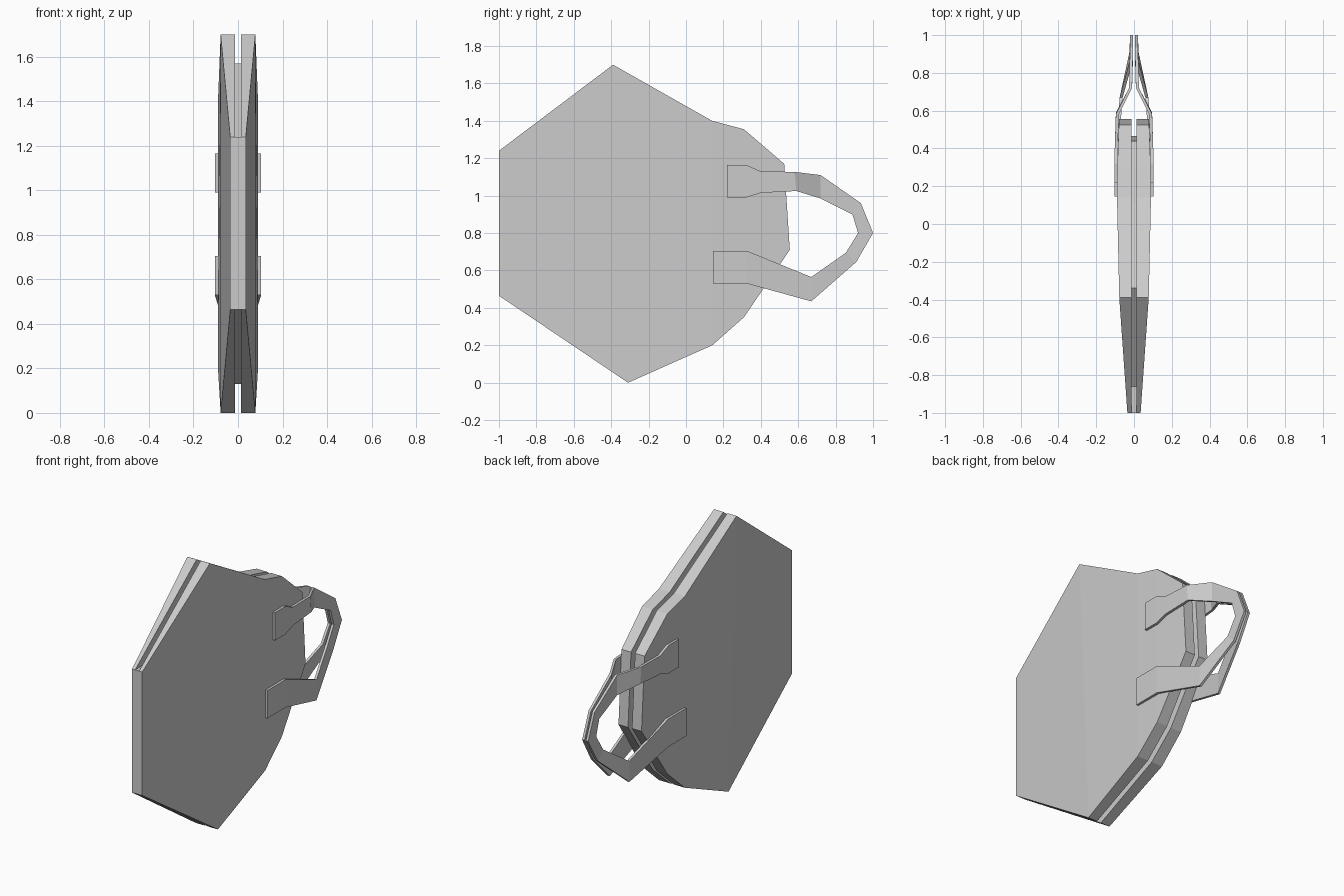
import bpy, bmesh

cube = bpy.data.objects.get("Cube")
if cube:
    bpy.data.objects.remove(cube)

grey = bpy.data.materials.new("plain grey")
grey.use_nodes = True
colour = (0.6, 0.6, 0.6, 1)
grey.diffuse_color = colour
grey.node_tree.nodes["Principled BSDF"].inputs["Base Color"].default_value = colour


def ribbon(name, rows):
    """Solid strip: each row is (edge A, edge B, outer x A, outer x B, inner x)."""
    bm = bmesh.new()
    rings = []
    for a, b, xa, xb, inner in rows:
        rings.append([bm.verts.new(p) for p in (
            (xa, *a), (xb, *b), (inner, *b), (inner, *a))])
    for r, s in zip(rings, rings[1:]):
        for i in range(4):
            j = (i + 1) % 4
            bm.faces.new((r[i], r[j], s[j], s[i]))
    bm.faces.new(rings[0])
    bm.faces.new(rings[-1][::-1])
    bmesh.ops.recalc_face_normals(bm, faces=bm.faces)
    mesh = bpy.data.meshes.new(name)
    bm.to_mesh(mesh)
    bm.free()
    obj = bpy.data.objects.new(name, mesh)
    mesh.materials.append(grey)
    bpy.context.collection.objects.link(obj)
    return obj


def mirrored(obj):
    mod = obj.modifiers.new("other side", 'MIRROR')
    mod.use_axis[0] = True


GAP = 0.014

# Side shells: upper and lower outline points (y, z) with outer half width
shell = [((-1, 1.24), (-1, 0.465), 0.035),
         ((-0.39, 1.70), (-0.31, 0), 0.078),
         ((0.14, 1.40), (0.14, 0.20), 0.09),
         ((0.31, 1.355), (0.31, 0.35), 0.088),
         ((0.525, 1.17), (0.555, 0.71), 0.08)]
mirrored(ribbon("side_shells", [(a, b, x, x, GAP) for a, b, x in shell]))

# Recessed core between the shells
core = [((-0.86, 1.22), (-0.86, 0.50)),
        ((-0.34, 1.57), (-0.29, 0.13)),
        ((0.11, 1.31), (0.11, 0.30)),
        ((0.27, 1.26), (0.25, 0.42)),
        ((0.44, 1.12), (0.465, 0.73))]
ribbon("recessed_core", [(a, b, GAP, GAP, -GAP) for a, b in core])

# Front strip closing the groove
ribbon("front_strip", [((y, 1.24), (y, 0.465), GAP, GAP, -GAP) for y in (-1, -0.86)])

# Looped strap handles: outer edge, inner edge, outer x
strap = [((0.22, 1.165), (0.22, 0.99), 0.104),
         ((0.32, 1.165), (0.32, 0.99), 0.104),
         ((0.40, 1.13), (0.40, 1.015), 0.102),
         ((0.58, 1.127), (0.59, 1.025), 0.096),
         ((0.72, 1.11), (0.72, 0.985), 0.026),
         ((0.935, 0.96), (0.89, 0.90), 0.021),
         ((1.0, 0.80), (0.92, 0.80), 0.021),
         ((0.91, 0.645), (0.855, 0.695), 0.024),
         ((0.67, 0.435), (0.67, 0.565), 0.076),
         ((0.325, 0.53), (0.325, 0.705), 0.104),
         ((0.145, 0.53), (0.145, 0.705), 0.104)]
mirrored(ribbon("strap_handles", [(a, b, x, x, x - 0.016) for a, b, x in strap]))
